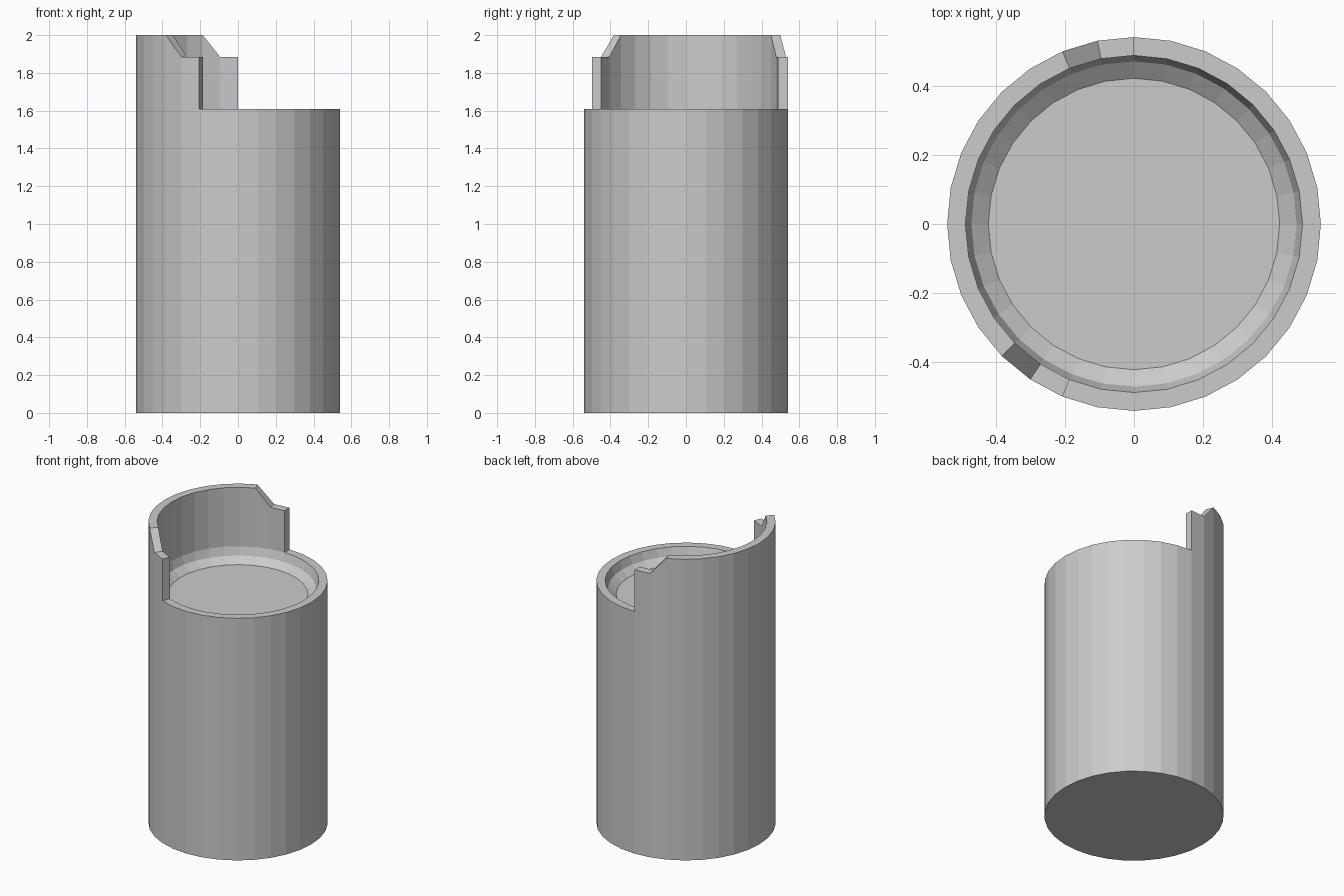
import bpy, bmesh, math

if "Cube" in bpy.data.objects:
    bpy.data.objects.remove(bpy.data.objects["Cube"])

SIDES = 32
# (radius, z) from the base edge, over the rim and down to the recessed floor
PROFILE = [(0.54, 0.0), (0.54, 1.608), (0.487, 1.608), (0.47, 1.555), (0.421, 1.517)]
LOW, HIGH = 1.885, 2.0
FIRST, LAST = 8, 22          # rim columns where the raised wall starts and ends

bm = bmesh.new()

# Cup body: revolved profile with capped base and floor
rings = []
for r, z in PROFILE:
    rings.append([bm.verts.new((r * math.cos(math.tau * i / SIDES),
                                r * math.sin(math.tau * i / SIDES), z))
                  for i in range(SIDES)])
rim_faces = []
for k in range(len(rings) - 1):
    lower, upper = rings[k], rings[k + 1]
    for i in range(SIDES):
        j = (i + 1) % SIDES
        face = bm.faces.new((lower[i], lower[j], upper[j], upper[i]))
        if k == 1 and FIRST <= i < LAST:
            rim_faces.append(face)
bm.faces.new(rings[0][::-1])
bm.faces.new(rings[-1])

# Raised wall: extrude part of the rim, with a lower step at each end
result = bmesh.ops.extrude_face_region(bm, geom=rim_faces)
for v in result["geom"]:
    if isinstance(v, bmesh.types.BMVert):
        column = round((math.atan2(v.co.y, v.co.x) % math.tau) / math.tau * SIDES)
        at_end = column <= FIRST + 1 or column >= LAST - 1
        v.co.z = LOW if at_end else HIGH

bmesh.ops.recalc_face_normals(bm, faces=bm.faces)
mesh = bpy.data.meshes.new("cup_with_raised_wall")
bm.to_mesh(mesh)
bm.free()
obj = bpy.data.objects.new("cup_with_raised_wall", mesh)
bpy.context.collection.objects.link(obj)
